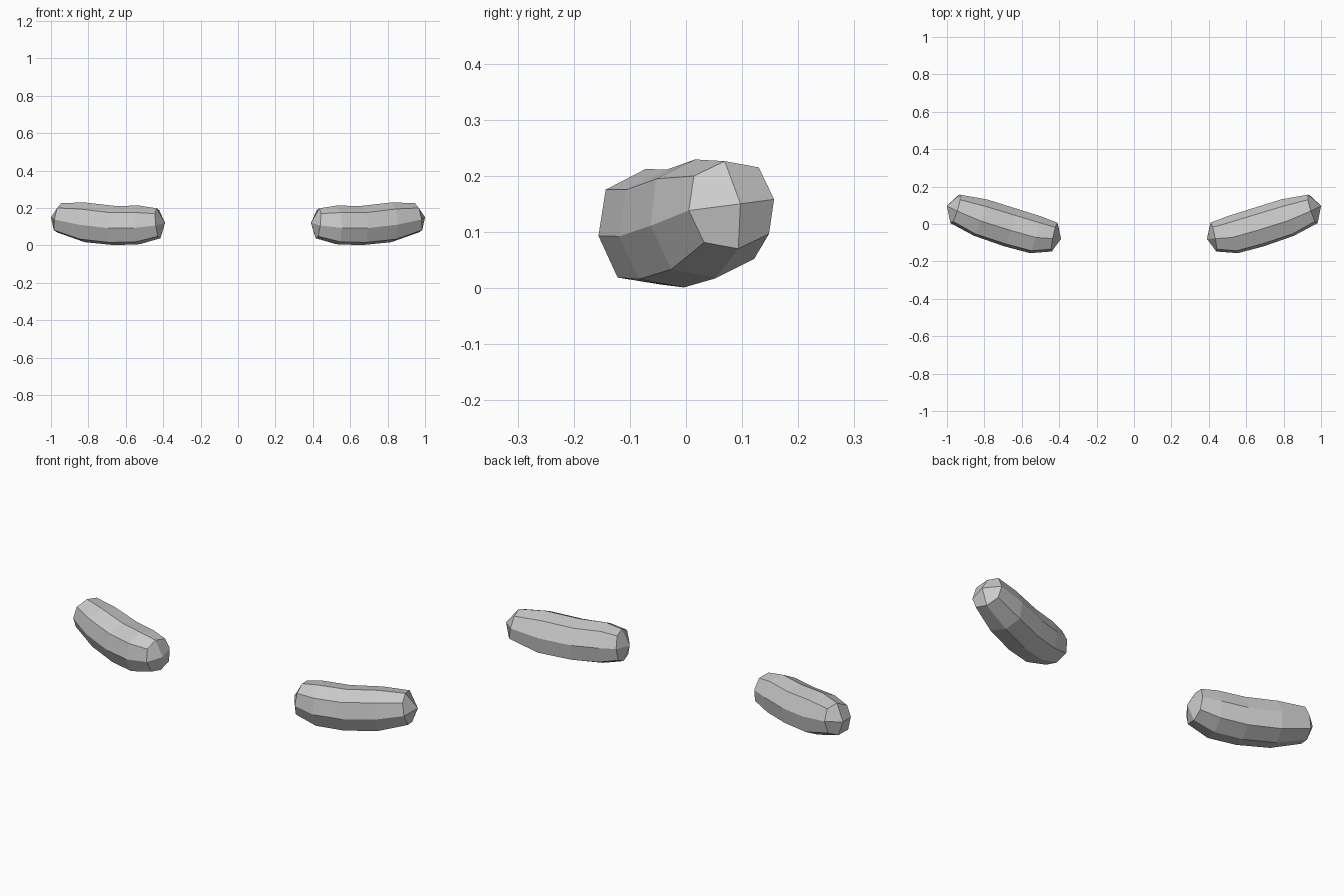
import bpy, bmesh
from mathutils import Vector

if "Cube" in bpy.data.objects:
    bpy.data.objects.remove(bpy.data.objects["Cube"])

# Cross-sections along the bean: centre, front-to-back half axis, bottom-to-top half axis
SECTIONS = [
    ((.425, -.070, .118), (-.015, .077, .012), (.010, -.008, .080)),
    ((.525, -.058, .109), (-.030, .098, .016), (.000, -.014, .103)),
    ((.660, -.019, .106), (-.035, .100, .014), (.000, -.015, .105)),
    ((.820, .034, .123), (-.035, .097, .012), (.000, -.018, .106)),
    ((.957, .081, .148), (-.025, .076, .010), (-.012, -.012, .078)),
]
TIPS = [(.39, -.08, .12), (1.0, .097, .15)]
K = .76
OCT = [(1, 0), (K, K), (0, 1), (-K, K), (-1, 0), (-K, -K), (0, -1), (K, -K)]


def cap(bm, ring, tip):
    # rounded end made of four quads around a centre point
    c = bm.verts.new(tip)
    for i in range(0, 8, 2):
        bm.faces.new((c, ring[i], ring[i + 1], ring[(i + 2) % 8]))


def build_bean(name):
    bm = bmesh.new()
    rings = []
    for c, u, v in SECTIONS:
        c, u, v = Vector(c), Vector(u), Vector(v)
        rings.append([bm.verts.new(c + u * a + v * b) for a, b in OCT])
    for r, s in zip(rings, rings[1:]):
        for i in range(8):
            j = (i + 1) % 8
            bm.faces.new((r[i], r[j], s[j], s[i]))
    # caps are centred between the flat sides, so they meet at the side midpoints
    for ring, tip in ((rings[0], TIPS[0]), (rings[-1], TIPS[1])):
        cap(bm, ring, tip)
    bmesh.ops.recalc_face_normals(bm, faces=bm.faces)
    me = bpy.data.meshes.new(name)
    bm.to_mesh(me)
    bm.free()
    ob = bpy.data.objects.new(name, me)
    bpy.context.collection.objects.link(ob)
    return ob


# Pair of bent, bean-like pads mirrored across x
pads = build_bean("curved_pads")
mirror = pads.modifiers.new("mirror", 'MIRROR')
mirror.use_clip = False
mirror.use_mirror_merge = False
